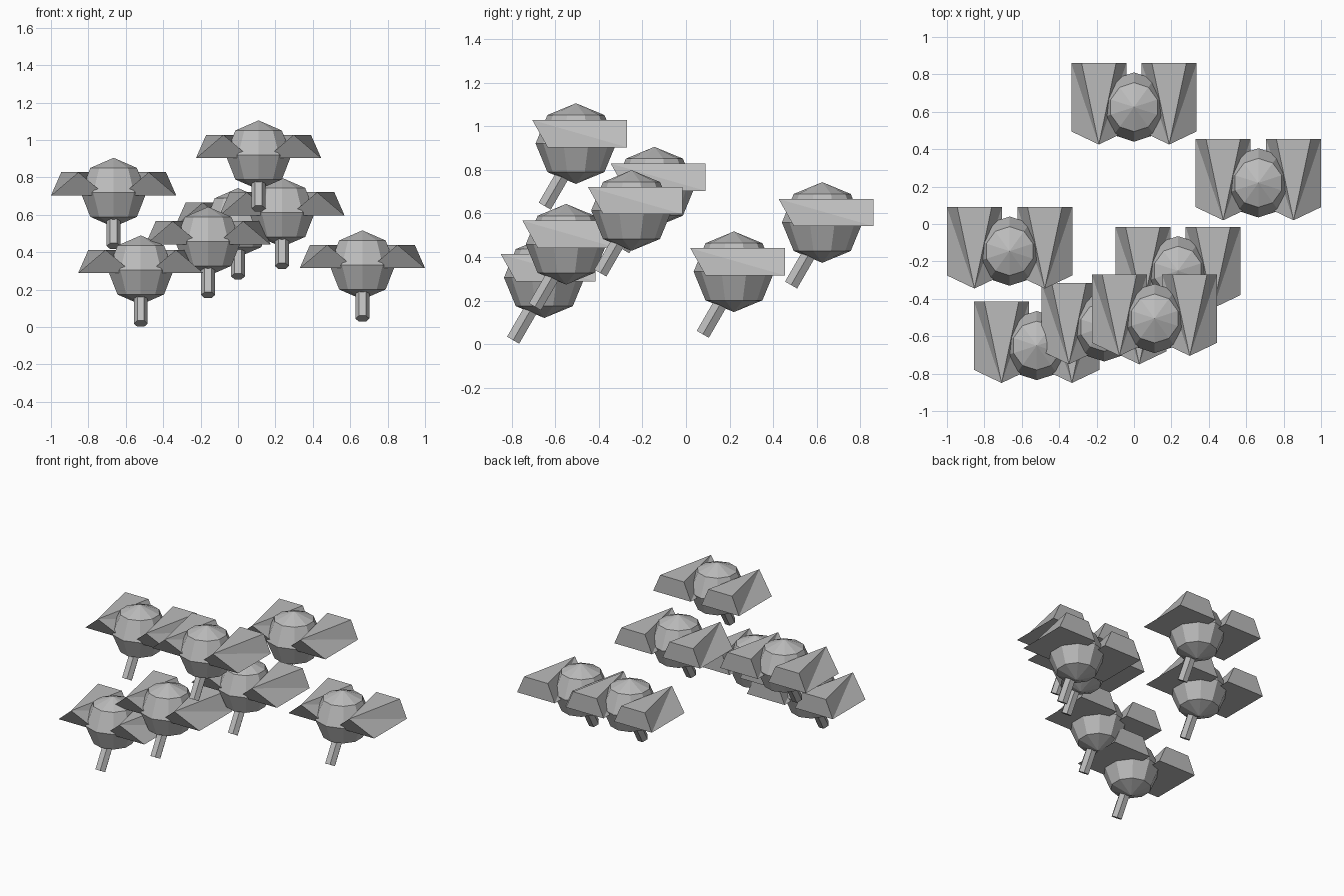
import bpy, bmesh
from math import sin, cos, pi, radians
from mathutils import Matrix, Vector

cube = bpy.data.objects.get("Cube")
if cube:
    bpy.data.objects.remove(cube)

grey = bpy.data.materials.new("plain_grey")
grey.use_nodes = True
colour = (0.5, 0.5, 0.5, 1)
grey.diffuse_color = colour
grey.node_tree.nodes["Principled BSDF"].inputs["Base Color"].default_value = colour


def finish(bm, name):
    bmesh.ops.recalc_face_normals(bm, faces=bm.faces)
    mesh = bpy.data.meshes.new(name)
    bm.to_mesh(mesh)
    bm.free()
    mesh.materials.append(grey)
    return mesh


def lathe(bm, profile, sides, start):
    """Flat-sided solid from (radius, height) rings, closed at both ends."""
    rings = []
    for r, z in profile:
        angles = [start + 2 * pi * i / sides for i in range(sides)]
        rings.append([bm.verts.new((r * cos(a), r * sin(a), z)) for a in angles])
    for low, high in zip(rings, rings[1:]):
        for i in range(sides):
            j = (i + 1) % sides
            bm.faces.new((low[i], low[j], high[j], high[i]))
    bm.faces.new(rings[0])
    bm.faces.new(rings[-1])


# Round body: ten sides, four bands, pointed at the poles
RADIUS = 0.185
bm = bmesh.new()
lathe(bm, [(RADIUS * cos(t * pi / 4), RADIUS * sin(t * pi / 4)) for t in range(-2, 3)], 10, pi / 2)
bmesh.ops.remove_doubles(bm, verts=bm.verts, dist=0.0001)
body_mesh = finish(bm, "body")

# Six-sided stem, leaning forward below the body
bm = bmesh.new()
lathe(bm, [(0.037, 0), (0.037, 0.24)], 6, 0)
bm.transform(Matrix.Translation((0, -0.143, -0.287)) @ Matrix.Rotation(radians(-30), 4, "X"))
stem_mesh = finish(bm, "stem")


def wing(side):
    """Wedge with a flat base and a top narrowing to an overhanging front tip."""
    bm = bmesh.new()
    mid, low, high, back, front = 0.188, -0.017, 0.108, 0.235, -0.13
    tip = Vector((mid, -0.2, high))
    points = [tip]
    for s in (-1, 1):
        points += [Vector((mid + s * 0.092, back, high)),
                   Vector((mid + s * 0.147, back, low)),
                   Vector((mid + s * 0.147, front, low))]
    t, tl, bl, fl, tr, br, fr = [bm.verts.new((p.x * side, p.y, p.z)) for p in points]
    for face in ((t, tl, tr), (t, fl, bl), (t, bl, tl), (t, tr, br), (t, br, fr),
                 (t, fr, fl), (fl, fr, br, bl), (tl, bl, br, tr)):
        bm.faces.new(face)
    return finish(bm, "wing")


parts = {"body": body_mesh, "stem": stem_mesh, "left_wing": wing(1), "right_wing": wing(-1)}

# The flock: centre of each body
flock = [(0.11, -0.505, 0.92), (-0.665, -0.145, 0.72), (0, 0.625, 0.558),
         (0.235, -0.25, 0.613), (-0.16, -0.55, 0.458), (-0.52, -0.65, 0.305),
         (0.665, 0.22, 0.332)]
for number, centre in enumerate(flock, 1):
    for name, mesh in parts.items():
        ob = bpy.data.objects.new(f"{name}_{number}", mesh)
        ob.location = centre
        bpy.context.collection.objects.link(ob)
